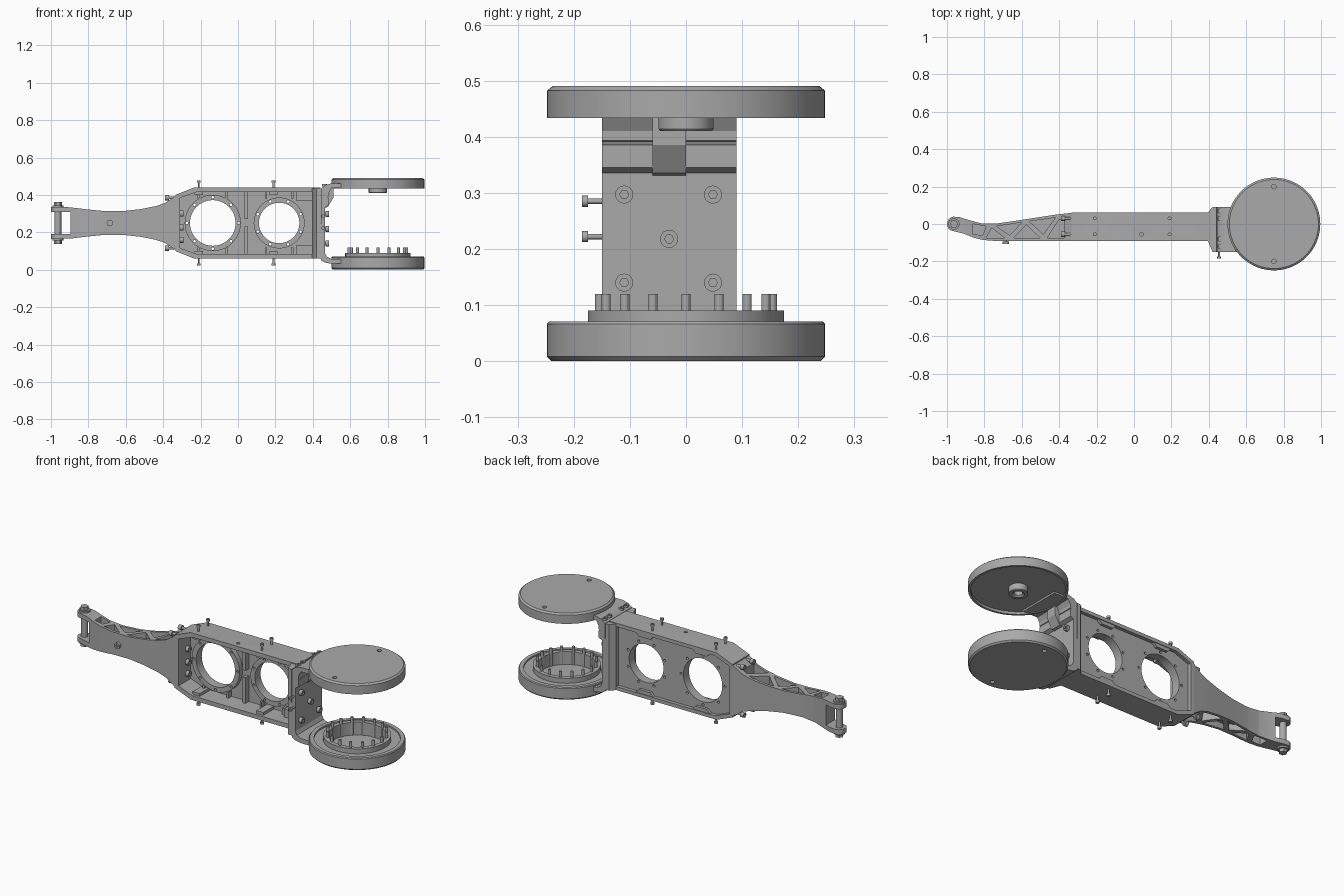
import bpy, bmesh, math
from mathutils import Vector, Matrix

if "Cube" in bpy.data.objects:
    bpy.data.objects.remove(bpy.data.objects["Cube"])

grey = bpy.data.materials.new("machined_grey")
grey.use_nodes = True
GREY = (0.40, 0.40, 0.40, 1)
grey.diffuse_color = GREY
grey.node_tree.nodes["Principled BSDF"].inputs["Base Color"].default_value = GREY
MID = 0.25  # height of the long axis
parts = []


def finish(bm, name):
    bmesh.ops.recalc_face_normals(bm, faces=bm.faces)
    me = bpy.data.meshes.new(name)
    bm.to_mesh(me)
    bm.free()
    me.materials.append(grey)
    ob = bpy.data.objects.new(name, me)
    bpy.context.scene.collection.objects.link(ob)
    parts.append(ob)
    return ob


def place(axis, u, v, w):
    """Map profile coordinates u, v and depth w along an axis."""
    return Vector({"x": (w, u, v), "y": (u, w, v), "z": (u, v, w)}[axis])


def prism(name, pts, axis, a, b):
    bm = bmesh.new()
    ends = [[bm.verts.new(place(axis, u, v, w)) for u, v in pts] for w in (a, b)]
    n = len(pts)
    bm.faces.new(ends[0])
    bm.faces.new(ends[1])
    for i in range(n):
        j = (i + 1) % n
        bm.faces.new((ends[0][i], ends[0][j], ends[1][j], ends[1][i]))
    return finish(bm, name)


def cyl(name, u, v, r, axis, a, b, n=24):
    ring = [(u + r * math.cos(2 * math.pi * i / n), v + r * math.sin(2 * math.pi * i / n))
            for i in range(n)]
    return prism(name, ring, axis, a, b)


def box(name, x0, x1, y0, y1, z0, z1):
    return prism(name, [(x0, y0), (x1, y0), (x1, y1), (x0, y1)], "z", z0, z1)


def lathe(name, profile, x, y, n=72):
    bm = bmesh.new()
    vs = [bm.verts.new((r, 0, z)) for r, z in profile]
    es = [bm.edges.new(p) for p in zip(vs, vs[1:])]
    bmesh.ops.spin(bm, geom=vs + es, cent=(0, 0, 0), axis=(0, 0, 1),
                   angle=2 * math.pi, steps=n)
    bmesh.ops.remove_doubles(bm, verts=bm.verts, dist=1e-5)
    bmesh.ops.transform(bm, matrix=Matrix.Translation((x, y, 0)), verts=bm.verts)
    return finish(bm, name)


def carve(ob, cutters, op="DIFFERENCE"):
    for c in cutters:
        c.hide_render = True
        m = ob.modifiers.new("carve", "BOOLEAN")
        m.operation, m.object, m.solver = op, c, "EXACT"
    dg = bpy.context.evaluated_depsgraph_get()
    me = bpy.data.meshes.new_from_object(ob.evaluated_get(dg))
    ob.modifiers.clear()
    ob.data = me
    for c in cutters:
        parts.remove(c)
        bpy.data.objects.remove(c)


def screw(name, u, v, axis, seat, d, head=0.012, shaft=0.03, length=0.012):
    """Shaft from the seat outward in direction d, then a socket head."""
    cyl(name + "_shaft", u, v, head * 0.5, axis, seat - d * 0.01, seat + d * shaft, 12)
    h = cyl(name + "_head", u, v, head, axis, seat + d * shaft, seat + d * (shaft + length), 20)
    top = seat + d * (shaft + length)
    carve(h, [cyl("socket", u, v, head * 0.5, axis, top - d * length * 0.5, top + d * 0.01, 6)])


def outline(i):
    """Housing outline, inset by i."""
    half = [(-0.335 + i, 0.15 - i * 0.7), (-0.235 + i * 0.6, 0.19 - i), (0.44 - i, 0.19 - i)]
    return [(x, MID + z) for x, z in half] + [(x, MID - z) for x, z in reversed(half)]


# Housing: deep front pocket, shallow back pocket, two round windows
WINDOWS = ((-0.135, 0.122), (0.22, 0.108))
body = prism("housing", outline(0), "y", -0.09, 0.062)
cuts = [prism("front_pocket", outline(0.024), "y", -0.1, 0.02),
        prism("back_pocket", outline(0.02), "y", 0.042, 0.07)]
for x, r in WINDOWS:
    cuts.append(cyl("window", x, MID, r, "y", -0.2, 0.2, 64))
    for k in range(8):
        a = math.pi / 4 * k + math.pi / 8 * (x > 0)
        cuts.append(cyl("bolt_hole", x + (r + 0.016) * math.cos(a),
                        MID + (r + 0.016) * math.sin(a), 0.007, "y", -0.2, 0.2, 12))
cuts.append(cyl("top_hole", 0.04, -0.055, 0.01, "z", 0.4, 0.5, 16))
carve(body, cuts)

# Raised window rims inside the front pocket
for x, r in WINDOWS:
    rim = cyl("window_rim", x, MID, r + 0.028, "y", -0.008, 0.022, 64)
    holes = [cyl("bore", x, MID, r, "y", -0.1, 0.1, 64)]
    for k in range(8):
        a = math.pi / 4 * k + math.pi / 8 * (x > 0)
        holes.append(cyl("hole", x + (r + 0.016) * math.cos(a),
                         MID + (r + 0.016) * math.sin(a), 0.007, "y", -0.1, 0.1, 12))
    carve(rim, holes)

# Stiffening ribs, wall bosses and rim lugs, mirrored top and bottom
for s in (1, -1):
    def mirrored_box(name, x0, x1, y0, y1, h0, h1):
        z = sorted((MID + s * h0, MID + s * h1))
        box(name, x0, x1, y0, y1, *z)
    for x in (-0.21, -0.06, 0.045, 0.15, 0.29):
        mirrored_box("panel_rib", x - 0.006, x + 0.006, -0.01, 0.025, 0.13, 0.17)
    mirrored_box("centre_rib", 0.036, 0.054, -0.01, 0.025, 0.02, 0.17)
    mirrored_box("corner_boss", 0.31, 0.42, -0.03, 0.025, 0.12, 0.168)
    for x in (-0.21, 0.19):
        mirrored_box("screw_boss", x - 0.022, x + 0.022, -0.075, 0.025, 0.15, 0.17)
        for y in (0.03, -0.055):
            screw("cover_screw", x, y, "z", MID + s * 0.19, s, 0.010, 0.026, 0.012)
    for x in (-0.135, 0.22):
        prism("back_lug", [(x - 0.06, MID + s * 0.175), (x + 0.06, MID + s * 0.175),
                           (x + 0.035, MID + s * 0.15), (x - 0.035, MID + s * 0.15)],
              "y", 0.035, 0.058)

# Flared end flange of the housing
prism("end_flange", [(0.395, 0.062), (0.42, 0.09), (0.442, 0.09), (0.442, -0.15),
                     (0.42, -0.15), (0.395, -0.09)], "z", 0.06, 0.435)

# C-shaped bracket that carries both discs
prism("bracket", [(0.44, 0.07), (0.445, 0.05), (0.465, 0.038), (0.5, 0.032), (0.6, 0.032),
                  (0.6, 0.058), (0.5, 0.058), (0.475, 0.07), (0.465, 0.09), (0.465, 0.335),
                  (0.485, 0.345), (0.485, 0.385), (0.481, 0.387), (0.481, 0.391),
                  (0.485, 0.393), (0.485, 0.41), (0.5, 0.437), (0.59, 0.437), (0.59, 0.462),
                  (0.5, 0.462), (0.465, 0.452), (0.445, 0.435)], "y", -0.15, 0.09)
prism("bracket_key", [(0.46, 0.33), (0.48, 0.335), (0.51, 0.385), (0.51, 0.44), (0.46, 0.44)],
      "y", -0.06, 0.0)
for y, z in ((-0.11, 0.297), (0.048, 0.297), (-0.03, 0.218), (-0.11, 0.14), (0.048, 0.14)):
    screw("bracket_bolt", y, z, "x", 0.465, 1, 0.016, 0.004, 0.018)
for y in (0.07, 0.03, -0.08, -0.12):
    screw("bracket_top_bolt", 0.462, y, "z", 0.444, 1, 0.014, 0.002, 0.012)
for z in (0.285, 0.222):
    screw("side_screw", 0.455, z, "y", -0.15, -1, 0.010, 0.025, 0.010)

# Upper disc with hollow underside and hub
DX = 0.748
upper = lathe("upper_disc", [(0, 0.49), (0.238, 0.49), (0.248, 0.482), (0.248, 0.433),
                             (0.236, 0.433), (0.236, 0.447), (0, 0.447)], DX, 0)
carve(upper, [cyl("hole", DX, y, 0.012, "z", 0.475, 0.5, 20) for y in (0.2, -0.2)])
lathe("upper_hub", [(0.022, 0.45), (0.022, 0.418), (0.032, 0.41), (0.046, 0.41),
                    (0.049, 0.414), (0.049, 0.45), (0.022, 0.45)], DX, 0, 40)

# Lower disc with raised ring, bowl and pins
lower = lathe("lower_disc", [(0, 0), (0.24, 0), (0.248, 0.008), (0.248, 0.066), (0.244, 0.071),
                             (0.222, 0.071), (0.222, 0.062), (0.175, 0.062), (0.175, 0.09),
                             (0.15, 0.09), (0.15, 0.018), (0, 0.018)], DX, 0)
carve(lower, [cyl("hole", DX, y, 0.012, "z", -0.01, 0.012, 20) for y in (0.2, -0.2)])
for k in range(16):
    a = math.pi / 8 * k
    cyl("ring_pin", DX + 0.154 * math.cos(a), 0.154 * math.sin(a), 0.008, "z", 0.015, 0.12, 12)

# Arm: plan outline crossed with side outline, then pocketed
back = [(-0.33, 0.06), (-0.42, 0.05), (-0.53, 0.033), (-0.66, 0.013), (-0.74, 0.002),
        (-0.81, 0.002), (-0.88, 0.02), (-0.93, 0.036)]
nose = [(-0.96 + 0.04 * math.cos(a), 0.04 * math.sin(a))
        for a in (math.radians(100 + 20 * k) for k in range(8))]
front = [(-0.91, -0.052), (-0.86, -0.072), (-0.81, -0.085), (-0.74, -0.091), (-0.33, -0.09)]
side = [(-1.01, 0.085), (-0.9, 0.084), (-0.8, 0.072), (-0.72, 0.064), (-0.62, 0.063),
        (-0.52, 0.074), (-0.44, 0.09), (-0.39, 0.107), (-0.33, 0.147)]
arm = prism("arm", back + nose + front, "z", 0.05, 0.45)
carve(arm, [prism("side_outline", [(x, MID + h) for x, h in side] +
                  [(x, MID - h) for x, h in reversed(side)], "y", -0.3, 0.3)], "INTERSECT")
pockets = [[(-0.86, -0.055), (-0.86, 0.0), (-0.79, -0.013), (-0.81, -0.06)],
           [(-0.79, -0.074), (-0.69, -0.076), (-0.76, -0.02)],
           [(-0.735, -0.012), (-0.6, 0.008), (-0.665, -0.06)],
           [(-0.645, -0.076), (-0.5, -0.076), (-0.575, -0.005)],
           [(-0.56, 0.014), (-0.42, 0.034), (-0.485, -0.055)],
           [(-0.465, -0.076), (-0.375, -0.076), (-0.375, 0.025), (-0.4, 0.025)]]
cuts = [box("fork_gap", -1.1, -0.895, -0.2, 0.2, MID - 0.058, MID + 0.058)]
for p in pockets:
    for s in (1, -1):
        cuts.append(prism("pocket", p, "z", MID + s * 0.03, MID + s * 0.25))
carve(arm, cuts)

# Fork pin, end caps and arm fasteners
cyl("fork_pin", -0.963, 0, 0.018, "z", 0.16, 0.34)
for s in (1, -1):
    cyl("pin_washer", -0.963, 0, 0.03, "z", MID + s * 0.08, MID + s * 0.094)
    cyl("pin_nut", -0.963, 0, 0.022, "z", MID + s * 0.09, MID + s * 0.112, 6)
    for y in (0.03, -0.055):
        screw("arm_bolt", y, MID + s * 0.135, "x", -0.34, -1, 0.014, 0.03, 0.02)
screw("arm_screw", -0.685, MID, "y", -0.09, -1, 0.017, 0.004, 0.014)
for z in (0.3, 0.225, 0.16):
    screw("inner_bolt", -0.015, z, "x", -0.311, 1, 0.016, 0.002, 0.018)

# Smooth round surfaces, keep edges sharp
for ob in bpy.context.scene.objects:
    ob.select_set(ob in parts)
bpy.context.view_layer.objects.active = body
bpy.ops.object.shade_smooth_by_angle(angle=math.radians(25))
